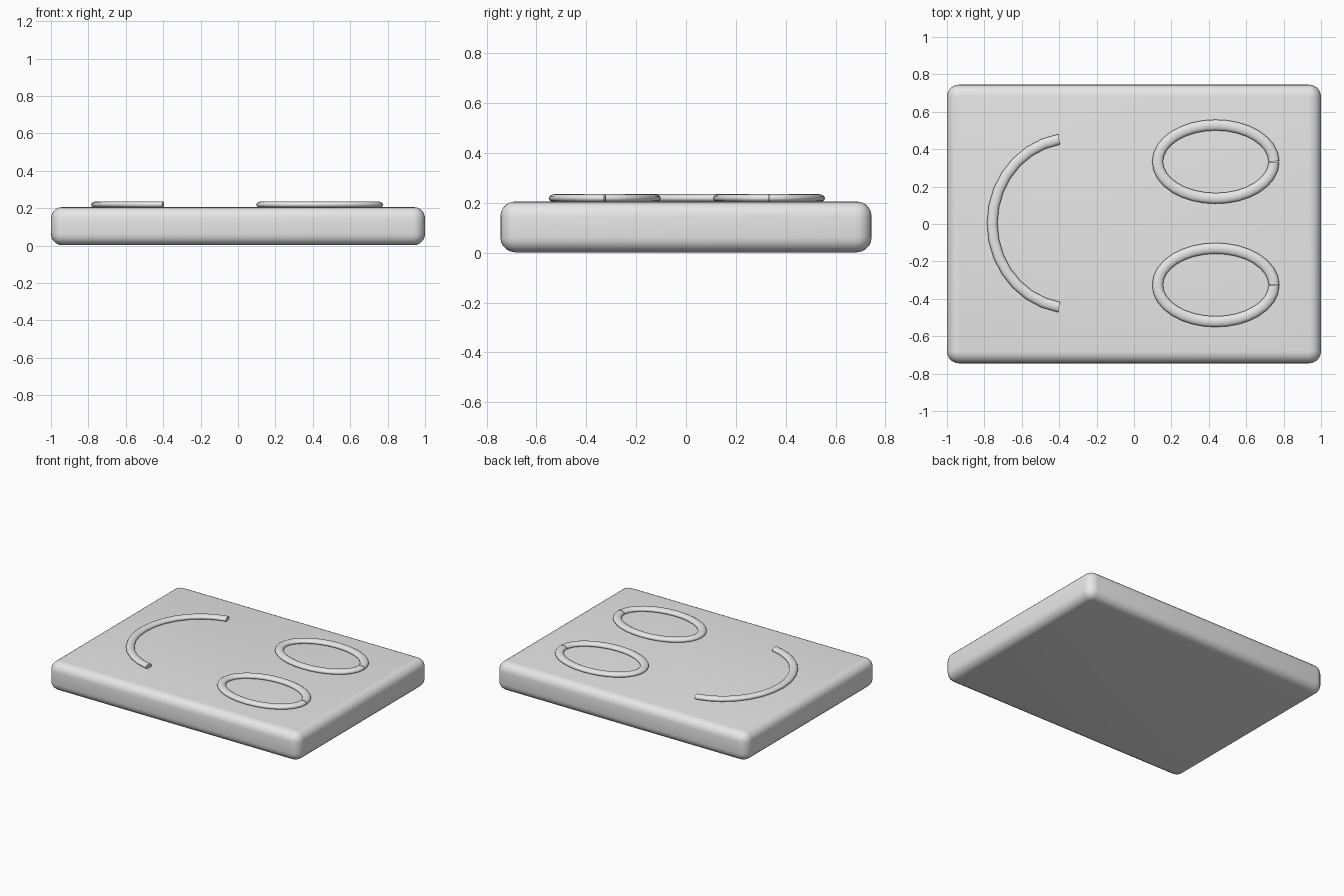
import bpy, bmesh, math

if "Cube" in bpy.data.objects:
    bpy.data.objects.remove(bpy.data.objects["Cube"])

grey = bpy.data.materials.new("light_grey")
grey.diffuse_color = (0.8, 0.8, 0.8, 1)
grey.use_nodes = True
grey.node_tree.nodes["Principled BSDF"].inputs["Base Color"].default_value = grey.diffuse_color


def finish(name, bm, smooth_angle=50):
    bmesh.ops.recalc_face_normals(bm, faces=bm.faces[:])
    me = bpy.data.meshes.new(name)
    bm.to_mesh(me)
    bm.free()
    me.materials.append(grey)
    ob = bpy.data.objects.new(name, me)
    bpy.context.collection.objects.link(ob)
    bpy.ops.object.select_all(action='DESELECT')
    ob.select_set(True)
    bpy.context.view_layer.objects.active = ob
    bpy.ops.object.shade_smooth_by_angle(angle=math.radians(smooth_angle))
    return ob


def elliptical_tube(name, cx, cy, a, b, start, end, steps, width=0.029, height=0.017, z=0.219, sides=12):
    """Flattened tube swept along an arc of an ellipse (angles in degrees)."""
    bm = bmesh.new()
    rings = []
    for i in range(steps + 1):
        t = math.radians(start + (end - start) * i / steps)
        nx, ny = b * math.cos(t), a * math.sin(t)   # outward normal
        n = math.hypot(nx, ny)
        nx, ny = nx / n, ny / n
        ring = []
        for k in range(sides):
            u = 2 * math.pi * k / sides
            r = width * math.cos(u)
            ring.append(bm.verts.new((cx + a * math.cos(t) + nx * r,
                                      cy + b * math.sin(t) + ny * r,
                                      z + height * math.sin(u))))
        rings.append(ring)
    for p, q in zip(rings, rings[1:]):
        for k in range(sides):
            m = (k + 1) % sides
            bm.faces.new((p[k], p[m], q[m], q[k]))
    bm.faces.new(rings[0])
    bm.faces.new(rings[-1][::-1])
    return finish(name, bm)


# Slab: box with rounded upright corners, then softer top and bottom rims
bm = bmesh.new()
bmesh.ops.create_cube(bm, size=1)
for v in bm.verts:
    v.co = (v.co.x * 2.0, v.co.y * 1.49, 0.104 + v.co.z * 0.204)
upright = [e for e in bm.edges if abs(e.verts[0].co.z - e.verts[1].co.z) > 0.1]
bmesh.ops.bevel(bm, geom=upright, offset=0.065, segments=5, profile=0.5, affect='EDGES')
rims = [e for e in bm.edges if abs(e.verts[0].co.z - e.verts[1].co.z) < 0.01]
bmesh.ops.bevel(bm, geom=rims, offset=0.06, segments=5, profile=0.5, affect='EDGES')
finish("slab", bm)

# Two oval rings, each with a hairline seam on the right
for side, cy in (("upper", 0.333), ("lower", -0.326)):
    elliptical_tube(side + "_oval_ring", 0.437, cy, 0.311, 0.196, 0.7, 359.3, 32)

# Open curved strip
elliptical_tube("curved_strip", -0.33, 0.004, 0.428, 0.455, 99.5, 260.5, 14, width=0.028)
